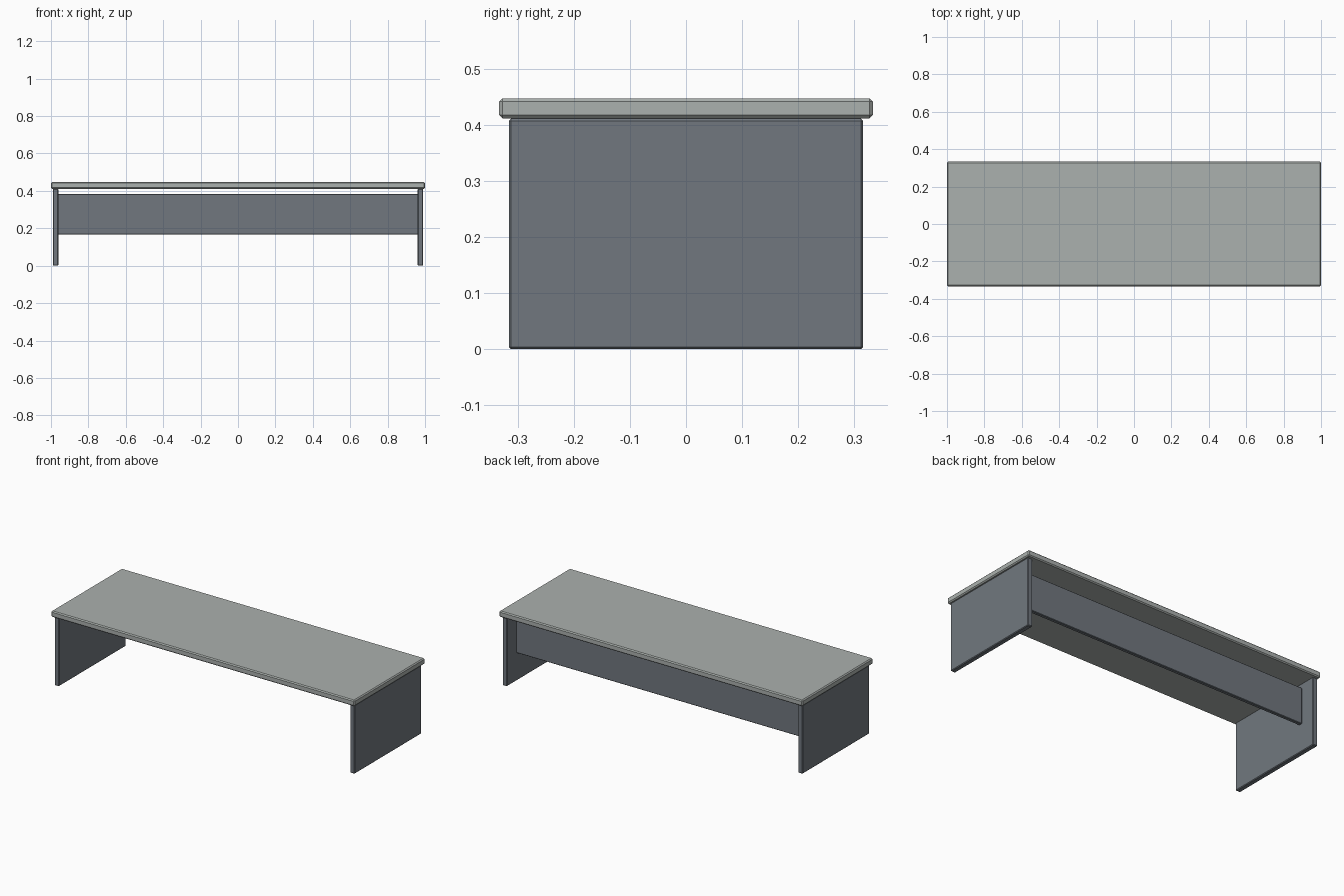
import bpy

if "Cube" in bpy.data.objects:
    bpy.data.objects.remove(bpy.data.objects["Cube"])


def material(name, rgb):
    m = bpy.data.materials.new(name)
    m.diffuse_color = (*rgb, 1.0)
    m.use_nodes = True
    m.node_tree.nodes["Principled BSDF"].inputs["Base Color"].default_value = m.diffuse_color
    return m


def board(name, lo, hi, mat, bevel):
    """Box between two corners with chamfered edges."""
    bpy.ops.mesh.primitive_cube_add(size=1)
    ob = bpy.context.object
    ob.name = name
    size = [b - a for a, b in zip(lo, hi)]
    mid = [(a + b) / 2 for a, b in zip(lo, hi)]
    for v in ob.data.vertices:
        v.co = [v.co[i] * size[i] + mid[i] for i in range(3)]
    ob.data.materials.append(mat)
    mod = ob.modifiers.new("chamfer", 'BEVEL')
    mod.width = bevel
    mod.segments = 1
    return ob


pale_grey = material("pale grey", (0.41, 0.44, 0.425))
slate_grey = material("slate grey", (0.165, 0.187, 0.212))

# Desk top
board("desk_top", (-1, -0.333, 0.411), (1, 0.333, 0.447), pale_grey, 0.006)

# Side panels
for name, s in (("left_side_panel", -1), ("right_side_panel", 1)):
    xs = sorted((s * 0.96, s * 0.99))
    board(name, (xs[0], -0.316, 0), (xs[1], 0.316, 0.411), slate_grey, 0.004)

# Back modesty panel, set in from the rear edge
board("back_panel", (-0.962, 0.203, 0.166), (0.962, 0.225, 0.384), slate_grey, 0.003)
